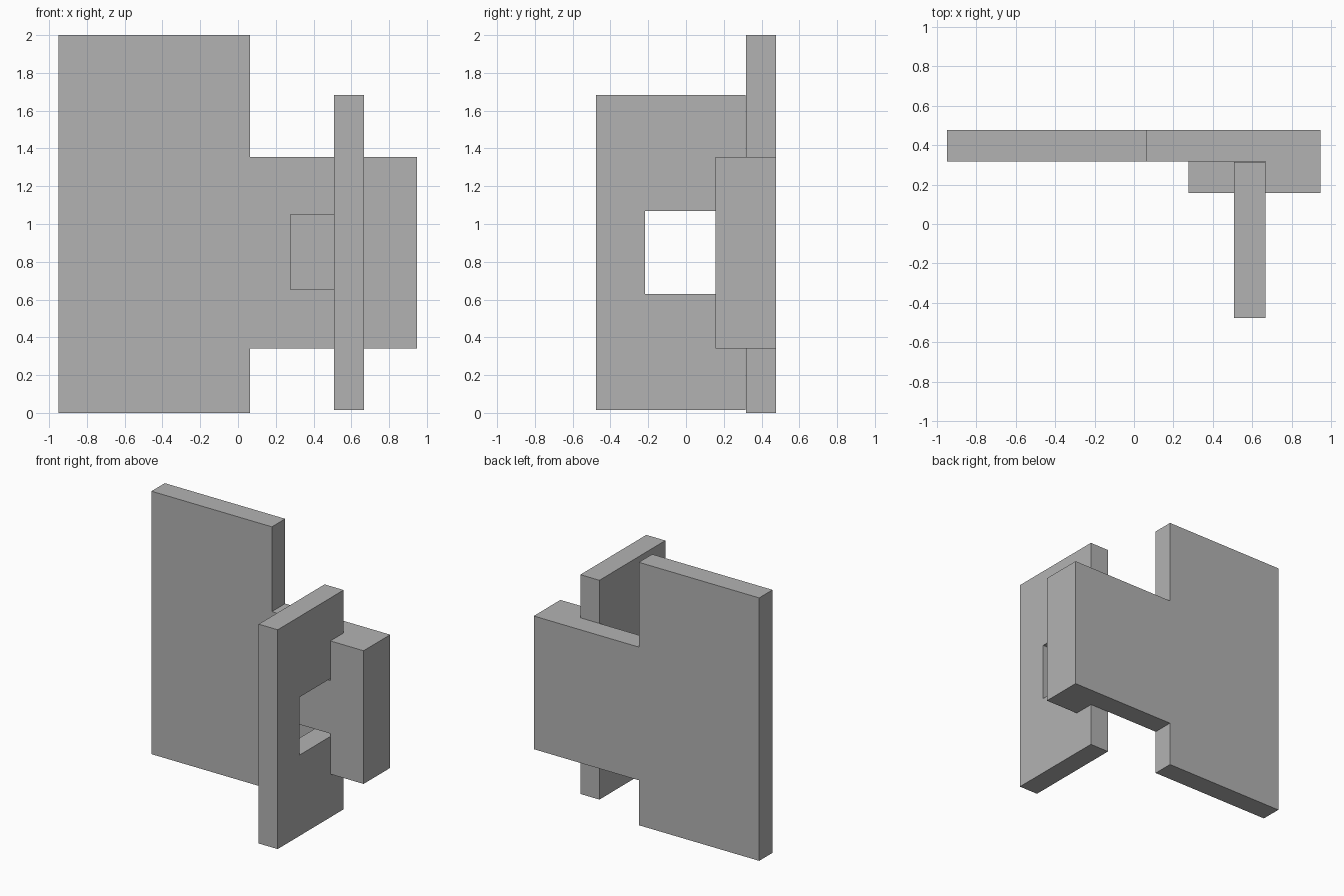
import bpy
import bmesh
from mathutils import Vector

cube = bpy.data.objects.get("Cube")
if cube:
    bpy.data.objects.remove(cube, do_unlink=True)

grey = bpy.data.materials.new("plain_grey")
grey.use_nodes = True
colour = (0.45, 0.45, 0.45, 1)
grey.diffuse_color = colour
grey.node_tree.nodes["Principled BSDF"].inputs["Base Color"].default_value = colour


def extrude(bm, faces, offset):
    """Extrude faces, leaving no face behind, and shift the new cap."""
    result = bmesh.ops.extrude_face_region(bm, geom=faces)
    verts = [g for g in result["geom"] if isinstance(g, bmesh.types.BMVert)]
    bmesh.ops.translate(bm, verts=verts, vec=Vector(offset))


def finish(name, bm):
    bmesh.ops.dissolve_limit(bm, angle_limit=0.01, verts=bm.verts[:], edges=bm.edges[:])
    bmesh.ops.recalc_face_normals(bm, faces=bm.faces[:])
    mesh = bpy.data.meshes.new(name)
    bm.to_mesh(mesh)
    bm.free()
    mesh.materials.append(grey)
    obj = bpy.data.objects.new(name, mesh)
    bpy.context.collection.objects.link(obj)


# Shared levels
back, board_front, key_front = 0.477, 0.317, 0.157
left, right, step = -0.95, 0.947, 0.063
low, high = 0.342, 1.355
slot_x0, slot_x1 = 0.508, 0.668

# Backing board with tongue, and a T-shaped key raised from its front
neck = [(slot_x1, high), (slot_x1, 1.053), (0.277, 1.053),
        (0.277, 0.65), (slot_x1, 0.65), (slot_x1, low)]
board = [(step, low), (step, 0), (left, 0), (left, 2), (step, 2), (step, high)]
bm = bmesh.new()
neck_verts = [bm.verts.new((x, board_front, z)) for x, z in neck]
board_verts = [bm.verts.new((x, board_front, z)) for x, z in board]
head_verts = [bm.verts.new((right, board_front, z)) for z in (low, high)]
board_face = bm.faces.new(neck_verts + board_verts)
key_face = bm.faces.new(list(reversed(neck_verts)) + list(reversed(head_verts)))
copy = bmesh.ops.duplicate(bm, geom=[board_face, key_face])
rear = [g for g in copy["geom"] if isinstance(g, bmesh.types.BMFace)]
# Bridge front and rear outlines through the matching boundary edges
rear_verts = {v for f in rear for v in f.verts}
bmesh.ops.translate(bm, verts=list(rear_verts), vec=(0, back - board_front, 0))
match = {(round(v.co.x, 4), round(v.co.z, 4)): v for v in rear_verts}
for edge in [e for e in bm.edges if e.is_boundary and e.verts[0] not in rear_verts]:
    a, b = edge.verts
    c, d = (match[(round(v.co.x, 4), round(v.co.z, 4))] for v in (b, a))
    bm.faces.new((a, b, c, d))
extrude(bm, [key_face], (0, key_front - board_front, 0))
if key_face.is_valid:
    bm.faces.remove(key_face)
finish("backing_board_with_key", bm)

# Upright cross panel, slotted from its rear edge over the key's neck
rear_edge, front_edge, slot_end = 0.315, -0.477, -0.217
slot_low, slot_high = 0.629, 1.069
panel = [(front_edge, 0.014), (rear_edge, 0.014), (rear_edge, slot_low),
         (slot_end, slot_low), (slot_end, slot_high), (rear_edge, slot_high),
         (rear_edge, 1.682), (front_edge, 1.682)]
bm = bmesh.new()
face = bm.faces.new([bm.verts.new((slot_x0, y, z)) for y, z in panel])
extrude(bm, [face], (slot_x1 - slot_x0, 0, 0))
if not any(f.normal.x < -0.9 or f.calc_center_median().x < slot_x0 + 0.001 for f in bm.faces):
    bm.faces.new([v for v in bm.verts if v.co.x < slot_x0 + 0.001])
finish("slotted_cross_panel", bm)
